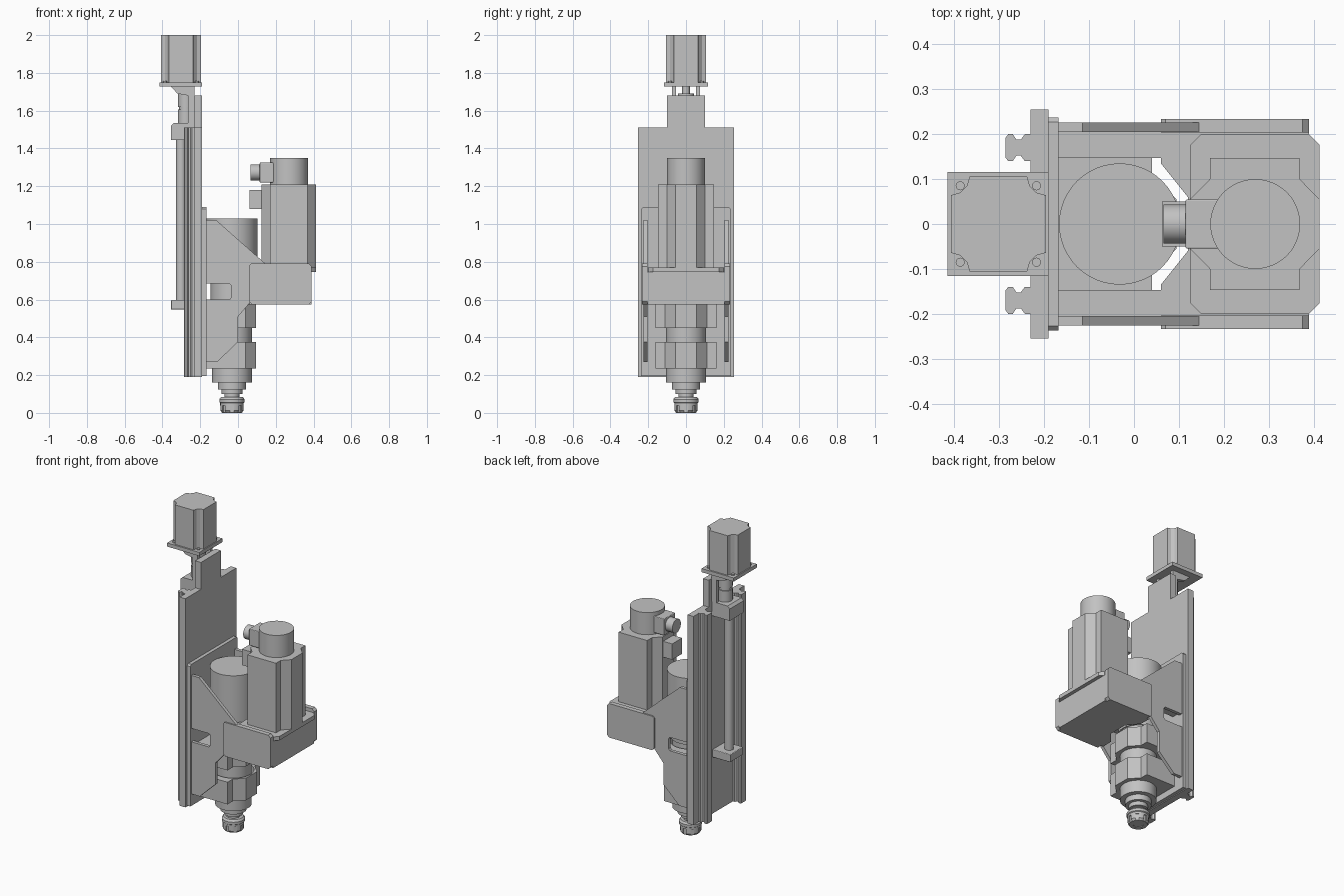
import bpy, bmesh, math
from mathutils import Matrix, Vector

if "Cube" in bpy.data.objects:
    bpy.data.objects.remove(bpy.data.objects["Cube"])

grey = bpy.data.materials.new("machine grey")
grey.use_nodes = True
tone = (0.54, 0.54, 0.54, 1)
grey.diffuse_color = tone
grey.node_tree.nodes["Principled BSDF"].inputs["Base Color"].default_value = tone


def finish(name, bm, smooth=False, bevel=0):
    bmesh.ops.recalc_face_normals(bm, faces=bm.faces)
    mesh = bpy.data.meshes.new(name)
    bm.to_mesh(mesh)
    bm.free()
    mesh.materials.append(grey)
    ob = bpy.data.objects.new(name, mesh)
    bpy.context.collection.objects.link(ob)
    if bevel:
        mod = ob.modifiers.new("edge", "BEVEL")
        mod.width, mod.segments = bevel, 3
    if smooth:
        bpy.ops.object.select_all(action="DESELECT")
        ob.select_set(True)
        bpy.context.view_layer.objects.active = ob
        bpy.ops.object.shade_smooth_by_angle(angle=math.radians(35))
    return ob


def box(name, x, y, z, bevel=0):
    bm = bmesh.new()
    bmesh.ops.create_cube(bm, size=1)
    for v in bm.verts:
        v.co = Vector([(r[0] + r[1]) / 2 + c * (r[1] - r[0]) for r, c in zip((x, y, z), v.co)])
    return finish(name, bm, bevel=bevel)


def prism(name, outline, low, high, axis="z"):
    """Extrude an xy outline along z, or an xz outline along y."""
    bm = bmesh.new()
    place = (lambda a, b: (a, b, low)) if axis == "z" else (lambda a, b: (a, low, b))
    face = bm.faces.new([bm.verts.new(place(a, b)) for a, b in outline])
    ext = bmesh.ops.extrude_face_region(bm, geom=[face])["geom"]
    move = (0, 0, high - low) if axis == "z" else (0, high - low, 0)
    bmesh.ops.translate(bm, vec=move, verts=[g for g in ext if isinstance(g, bmesh.types.BMVert)])
    return finish(name, bm)


def upright_plate(name, half, back, front):
    """Mirror a (y, z) half outline and stand it across the machine."""
    ob = prism(name, half + [(-a, b) for a, b in reversed(half)], -front, -back, "y")
    ob.data.transform(Matrix.Rotation(math.pi / 2, 4, "Z"))


def lathe(name, profile, x, y=0, steps=48):
    """Turn an (r, z) profile about a vertical axis."""
    bm = bmesh.new()
    verts = [bm.verts.new((r, 0, z)) for r, z in profile]
    edges = [bm.edges.new(pair) for pair in zip(verts, verts[1:])]
    bmesh.ops.spin(bm, geom=verts + edges, axis=(0, 0, 1), cent=(0, 0, 0),
                   angle=math.tau, steps=steps)
    bmesh.ops.remove_doubles(bm, verts=bm.verts, dist=1e-5)
    bmesh.ops.translate(bm, vec=(x, y, 0), verts=bm.verts)
    return finish(name, bm, smooth=True)


def rod(name, r, z0, z1, x, y=0, steps=48):
    return lathe(name, [(0, z0), (r, z0), (r, z1), (0, z1)], x, y, steps)


def cut(target, cutter):
    mod = target.modifiers.new("cut", "BOOLEAN")
    mod.object, mod.operation, mod.solver = cutter, "DIFFERENCE", "EXACT"
    bpy.context.view_layer.objects.active = target
    bpy.ops.object.modifier_apply(modifier="cut")
    bpy.data.objects.remove(cutter)


def four_corners(corner, cx):
    """Mirror one quadrant of an outline into all four."""
    right = corner + [(a, -b) for a, b in reversed(corner)]
    full = right + [(-a, b) for a, b in reversed(right)]
    return [(cx + a, b) for a, b in full]


# column plate with raised motor tab, and the sliding carriage plate
upright_plate("column_plate", [(0.255, 0.19), (0.255, 1.51), (0.1, 1.51), (0.1, 1.68)], -0.23, -0.19)
upright_plate("carriage_plate", [(0.237, 0.195), (0.237, 1.08), (0.227, 1.09)], -0.19, -0.168)

# paired rails, gussets, arms and covers
rail_half = [(-0.23, 0.03), (-0.243, 0.03), (-0.252, 0.018), (-0.262, 0.018),
             (-0.27, 0.03), (-0.28, 0.03), (-0.286, 0.022)]
gusset = [(-0.17, 0.27), (-0.11, 0.27), (0, 0.375), (0, 0.51), (0.06, 0.58), (0.145, 0.79),
          (-0.115, 1.02), (-0.17, 1.02), (-0.17, 0.685), (-0.045, 0.685), (-0.036, 0.675),
          (-0.036, 0.61), (-0.045, 0.6), (-0.17, 0.6)]
cover = [(0.06, 0.59), (0.075, 0.575), (0.375, 0.575), (0.39, 0.59),
         (0.39, 0.775), (0.375, 0.79), (0.07, 0.79), (0.06, 0.78)]
for side, s in (("left", 1), ("right", -1)):
    rail = rail_half + [(a, -b) for a, b in reversed(rail_half)]
    prism("rail_" + side, [(a, s * 0.17 + b) for a, b in rail], 0.19, 1.51)
    prism("gusset_" + side, gusset, s * 0.205, s * 0.226, "y")
    box("support_arm_" + side, (-0.17, 0.12), sorted((s * 0.147, s * 0.206)), (0.7, 0.745))
    prism("belt_cover_side_" + side, cover, s * 0.204, s * 0.234, "y")

# belt housing with a notch around the spindle
housing = [(0.06, 0.205), (0.39, 0.205), (0.39, -0.205), (0.06, -0.205),
           (0.06, -0.135), (0.12, -0.06), (0.12, 0.06), (0.06, 0.135)]
prism("belt_housing", housing, 0.575, 0.745)

# spindle motor
prism("motor_flange", four_corners([(0.12, 0.2), (0.144, 0.176)], 0.269), 0.745, 0.77)
prism("motor_body", four_corners([(0.1, 0.147), (0.1, 0.1), (0.144, 0.055)], 0.269), 0.77, 1.21)
rod("motor_encoder", 0.1, 1.21, 1.35, 0.27)
box("upper_connector", (0.115, 0.19), (-0.055, 0.055), (1.22, 1.325), 0.004)
box("lower_connector", (0.062, 0.127), (-0.05, 0.05), (1.08, 1.18))
plug = rod("connector_plug", 0.043, 0.066, 0.118, 0)
plug.data.transform(Matrix.Translation((0, 0, 1.273)) @ Matrix.Rotation(math.pi / 2, 4, "Y"))

# spindle, stepped from the nose to the wide head
lathe("spindle", [(0, 0.07), (0.04, 0.07), (0.04, 0.1), (0.055, 0.1), (0.055, 0.125),
                  (0.075, 0.125), (0.075, 0.16), (0.105, 0.16), (0.105, 0.6), (0.113, 0.6),
                  (0.113, 0.7), (0.135, 0.7), (0.135, 1.03), (0, 1.03)], -0.032)

# clamps around the spindle
clamp = [(-0.17, 0.162), (0.04, 0.162), (0.04, 0.11), (0.095, 0.055)]
for name, low, high in (("lower", 0.235, 0.375), ("upper", 0.45, 0.575)):
    ob = prism(name + "_clamp", clamp + [(a, -b) for a, b in reversed(clamp)], low, high)
    cut(ob, rod("bore", 0.118, low + 0.02, high + 0.1, -0.032))

# slotted collet nut
nut = lathe("collet_nut", [(0.03, 0.02), (0.03, 0), (0.053, 0), (0.062, 0.012), (0.062, 0.052),
                           (0.067, 0.056), (0.067, 0.072), (0.058, 0.084), (0.03, 0.084),
                           (0.03, 0.02)], -0.032)
for i in range(8):
    slot = box("slot", (0.054, 0.09), (-0.01, 0.01), (-0.02, 0.04))
    slot.data.transform(Matrix.Translation((-0.032, 0, 0)) @ Matrix.Rotation(i * math.tau / 8, 4, "Z"))
    cut(nut, slot)
rod("collet", 0.031, 0.004, 0.08, -0.032)

# feed motor on its flange
FX = -0.302
prism("feed_motor_body", four_corners([(0.064, 0.106), (0.07, 0.085), (0.085, 0.07), (0.106, 0.064)], FX),
      1.75, 2.0)
box("feed_motor_flange", (-0.415, -0.19), (-0.116, 0.116), (1.727, 1.75))
for sx in (-1, 1):
    for sy in (-1, 1):
        rod("flange_screw", 0.01, 1.75, 1.757, FX + sx * 0.085, sy * 0.085, 16)

# motor bracket, coupling and lead screw
bracket = [(-0.23, 1.535), (-0.265, 1.535), (-0.265, 1.68), (-0.32, 1.69), (-0.355, 1.727), (-0.23, 1.727)]
for side, s in (("left", 1), ("right", -1)):
    prism("motor_bracket_" + side, bracket, s * 0.052, s * 0.074, "y")
lathe("coupling", [(0, 1.53), (0.042, 1.53), (0.042, 1.605), (0.036, 1.605), (0.036, 1.62),
                   (0.042, 1.62), (0.042, 1.69), (0.02, 1.69), (0.02, 1.73), (0, 1.73)], -0.276)
rod("lead_screw", 0.026, 0.55, 1.5, FX)
bearing = [(-0.23, 1.445), (-0.355, 1.445), (-0.355, 1.52), (-0.34, 1.535), (-0.23, 1.535)]
prism("bearing_block", bearing, -0.07, 0.07, "y")
box("end_block", (-0.355, -0.23), (-0.065, 0.065), (0.547, 0.597), 0.004)
